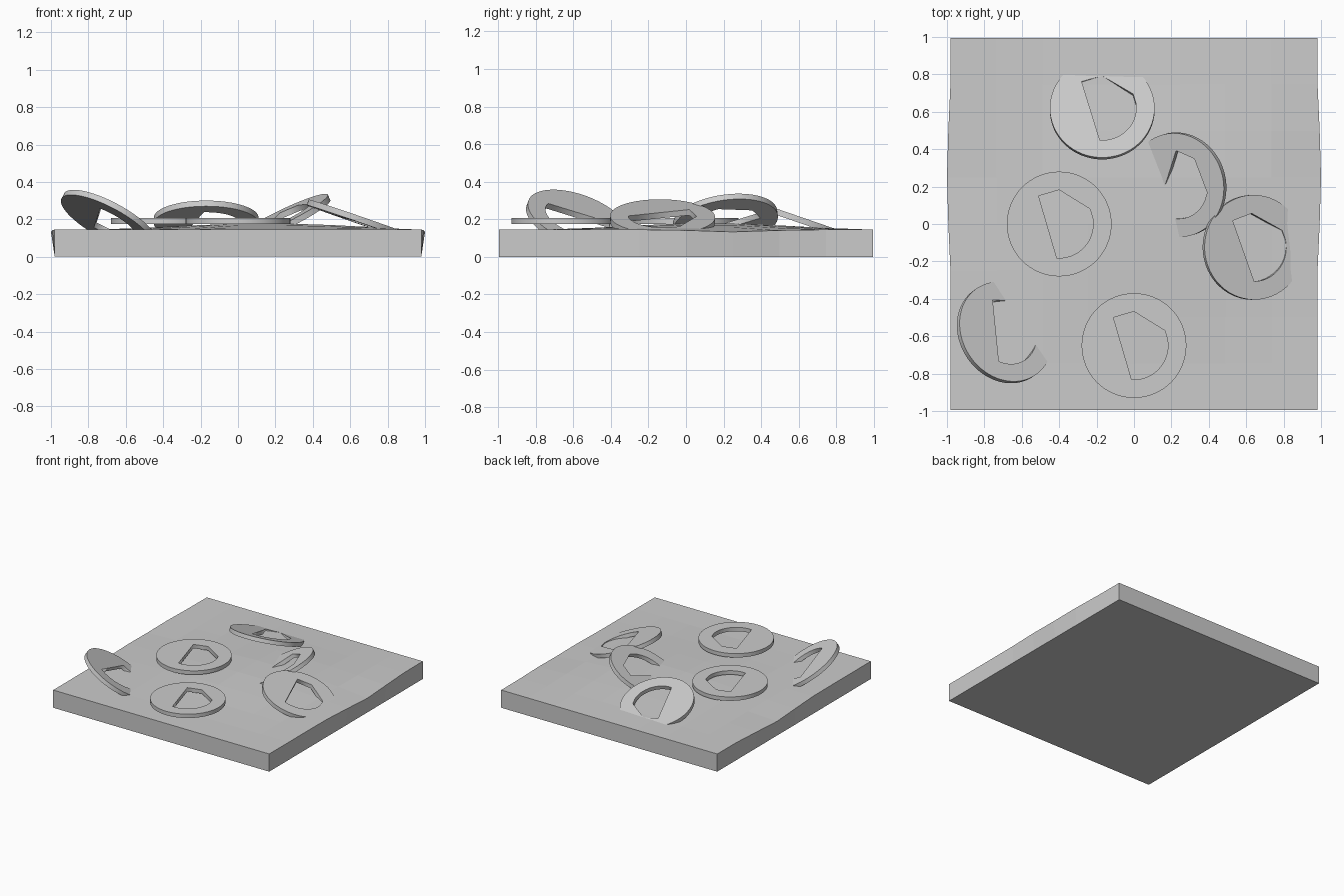
import bpy, bmesh
from math import sin, cos, pi, radians
from mathutils import Matrix, Vector

if "Cube" in bpy.data.objects:
    bpy.data.objects.remove(bpy.data.objects["Cube"])

HX, HY, TOP = 0.98, 0.995, 0.145


def fall(d, r):
    return cos(pi / 2 * min(1.0, abs(d) / r)) ** 2


# Slab: flat base, gently humped faceted top with slightly bulging side edges
bm = bmesh.new()
bmesh.ops.create_grid(bm, x_segments=8, y_segments=8, size=1.0)
for v in bm.verts:
    v.co.x *= HX
    v.co.y *= HY
ext = bmesh.ops.extrude_face_region(bm, geom=bm.faces[:], use_keep_orig=True)
for v in [g for g in ext["geom"] if isinstance(g, bmesh.types.BMVert)]:
    x, y = v.co.x, v.co.y
    v.co.z = TOP
    if abs(y) < 0.99:
        if abs(x) > 0.97:
            v.co.x += (0.02 if x > 0 else -0.02) * fall(y - 0.25, 0.6)
            v.co.z -= 0.012 * fall(y - 0.25, 0.4)
        else:
            v.co.z += 0.035 * fall(x - 0.15, 1.0) * fall(y - 0.12, 0.95)
bmesh.ops.recalc_face_normals(bm, faces=bm.faces[:])
mesh = bpy.data.meshes.new("ground_slab")
bm.to_mesh(mesh)
bm.free()
bpy.context.collection.objects.link(bpy.data.objects.new("ground_slab", mesh))

# Disc outline and the half-round opening with a straight left edge
RIM = [(0.28 * cos(2 * pi * i / 64), 0.28 * sin(2 * pi * i / 64)) for i in range(64)]
HOLE = [(-0.11, 0.15), (0.0, 0.182), (0.165, 0.08)]
HOLE += [(0.182 * cos(radians(a)), 0.182 * sin(radians(a))) for a in range(10, -97, -8)]


def disc(name, loc, rise=0, tilt=0, spin=0):
    """Pierced disc whose edge in direction 'rise' is lifted by 'tilt'."""
    cu = bpy.data.curves.new(name, 'CURVE')
    cu.dimensions = '2D'
    cu.fill_mode = 'BOTH'
    cu.extrude = 0.016
    for pts in (RIM, HOLE):
        sp = cu.splines.new('POLY')
        sp.points.add(len(pts) - 1)
        for p, (x, y) in zip(sp.points, pts):
            p.co = (x, y, 0, 1)
        sp.use_cyclic_u = True
    ob = bpy.data.objects.new(name, cu)
    bpy.context.collection.objects.link(ob)
    u = Vector((cos(radians(rise)), sin(radians(rise)), 0))
    axis = u.cross(Vector((0, 0, 1)))
    ob.matrix_world = (Matrix.Translation(loc) @ Matrix.Rotation(radians(tilt), 4, axis)
                       @ Matrix.Rotation(radians(spin), 4, 'Z'))
    bpy.ops.object.select_all(action='DESELECT')
    ob.select_set(True)
    bpy.context.view_layer.objects.active = ob
    bpy.ops.object.convert(target='MESH')


# Two discs lying flat, four half sunk in the ground
disc("flat_disc_left", (-0.40, 0.0, 0.192))
disc("flat_disc_front", (0.0, -0.65, 0.192))
disc("sunk_disc_back", (-0.17, 0.615, 0.194), 270, 19)
disc("sunk_disc_middle", (0.235, 0.21, 0.195), 17, 27, -37)
disc("sunk_disc_right", (0.637, -0.125, 0.20), 183, 19, 4)
disc("sunk_disc_left", (-0.69, -0.58, 0.192), 214, 33, -15)
